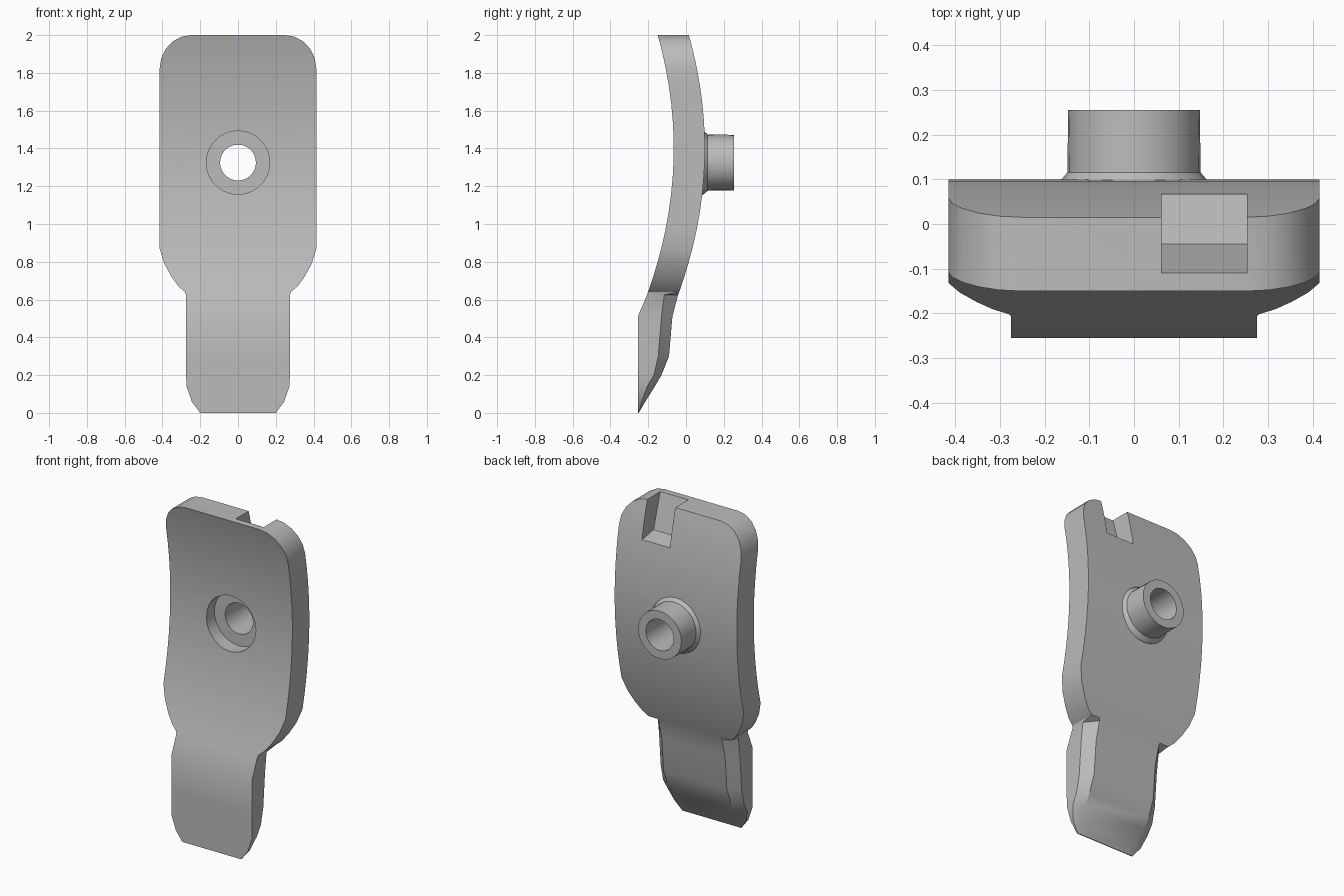
import bpy, bmesh
from math import sin, cos, pi

cube = bpy.data.objects.get("Cube")
if cube:
    bpy.data.objects.remove(cube)

grey = bpy.data.materials.new("plain grey")
grey.use_nodes = True
GREY = (0.5, 0.5, 0.5, 1)
grey.diffuse_color = GREY
grey.node_tree.nodes["Principled BSDF"].inputs["Base Color"].default_value = GREY


def make(name, verts, faces):
    mesh = bpy.data.meshes.new(name)
    mesh.from_pydata(verts, [], faces)
    bm = bmesh.new()
    bm.from_mesh(mesh)
    bmesh.ops.remove_doubles(bm, verts=bm.verts, dist=0.0001)
    bmesh.ops.recalc_face_normals(bm, faces=bm.faces)
    bm.to_mesh(mesh)
    bm.free()
    mesh.materials.append(grey)
    obj = bpy.data.objects.new(name, mesh)
    bpy.context.collection.objects.link(obj)
    return obj


def loft(name, rings, capped=True):
    """Skin closed rings of equal length; an uncapped loft joins last to first."""
    n, m = len(rings[0]), len(rings)
    verts = [v for ring in rings for v in ring]
    faces = [(i * n + j, i * n + (j + 1) % n,
              (i + 1) % m * n + (j + 1) % n, (i + 1) % m * n + j)
             for i in range(m - capped) for j in range(n)]
    if capped:
        faces += [tuple(range(n)), tuple(range((m - 1) * n, m * n))]
    return make(name, verts, faces)


def circle(radius, y, sides=28):
    return [(radius * cos(2 * pi * k / sides), y,
             BORE_Z + radius * sin(2 * pi * k / sides)) for k in range(sides)]


def cut(target, cutter):
    mod = target.modifiers.new("cut", "BOOLEAN")
    mod.object, mod.solver = cutter, "EXACT"
    bpy.context.view_layer.objects.active = target
    bpy.ops.object.modifier_apply(modifier=mod.name)
    bpy.data.objects.remove(cutter)


def smooth(obj, angle):
    bpy.ops.object.select_all(action="DESELECT")
    obj.select_set(True)
    bpy.context.view_layer.objects.active = obj
    bpy.ops.object.shade_smooth_by_angle(angle=angle)


BORE_Z = 1.325

# Curved plate: rows of height, half width, front, back, back at the edge
tongue = [(0, .2, -.255, -.25, -.25), (.06, .245, -.255, -.215, -.235),
          (.14, .272, -.255, -.165, -.205), (.2, .275, -.255, -.13, -.17),
          (.3, .275, -.255, -.09, -.147), (.51, .275, -.255, -.072, -.13),
          (.625, .275, -.206, -.042, -.115)]
outline = [(.64, .28), (.67, .315), (.72, .352), (.79, .39), (.87, .415)]
outline += [(.87 + .95 * k / 10, .415) for k in range(1, 10)]
outline += [(1.82 + .18 * sin(a), .25 + .165 * cos(a))
            for a in (pi / 2 * k / 5 for k in range(6))]
rows = list(tongue)
for z, w in outline:
    bow = .236 * (z - 1.4) ** 2
    rows.append((z, w, -.065 - bow, .1 - bow, .1 - bow))
rings = []
for z, w, front, back, edge in rows:
    inner = w - .06
    rings.append([(-w, front, z), (w, front, z), (w, edge, z),
                  (inner, back, z), (-inner, back, z), (-w, edge, z)])
plate = loft("plate", rings)

# Round opening for the sleeve and its countersink
cut(plate, loft("opening_cutter", [circle(.168, -.3), circle(.168, .3)]))

# Tapered notch in the top rear edge
side = [(-.11, 2.001), (-.113, 2.1), (.2, 2.1), (.2, 1.75), (-.045, 1.79)]
cut(plate, loft("notch_cutter", [[(x, y, z) for y, z in side] for x in (.062, .252)]))
smooth(plate, .5)

# Hollow sleeve with a tapered collar
profile = [(.095, .01), (.172, .01), (.172, .088), (.149, .115), (.147, .255), (.095, .255)]
sleeve = loft("sleeve", [circle(r, y) for r, y in profile], capped=False)
smooth(sleeve, .5)
